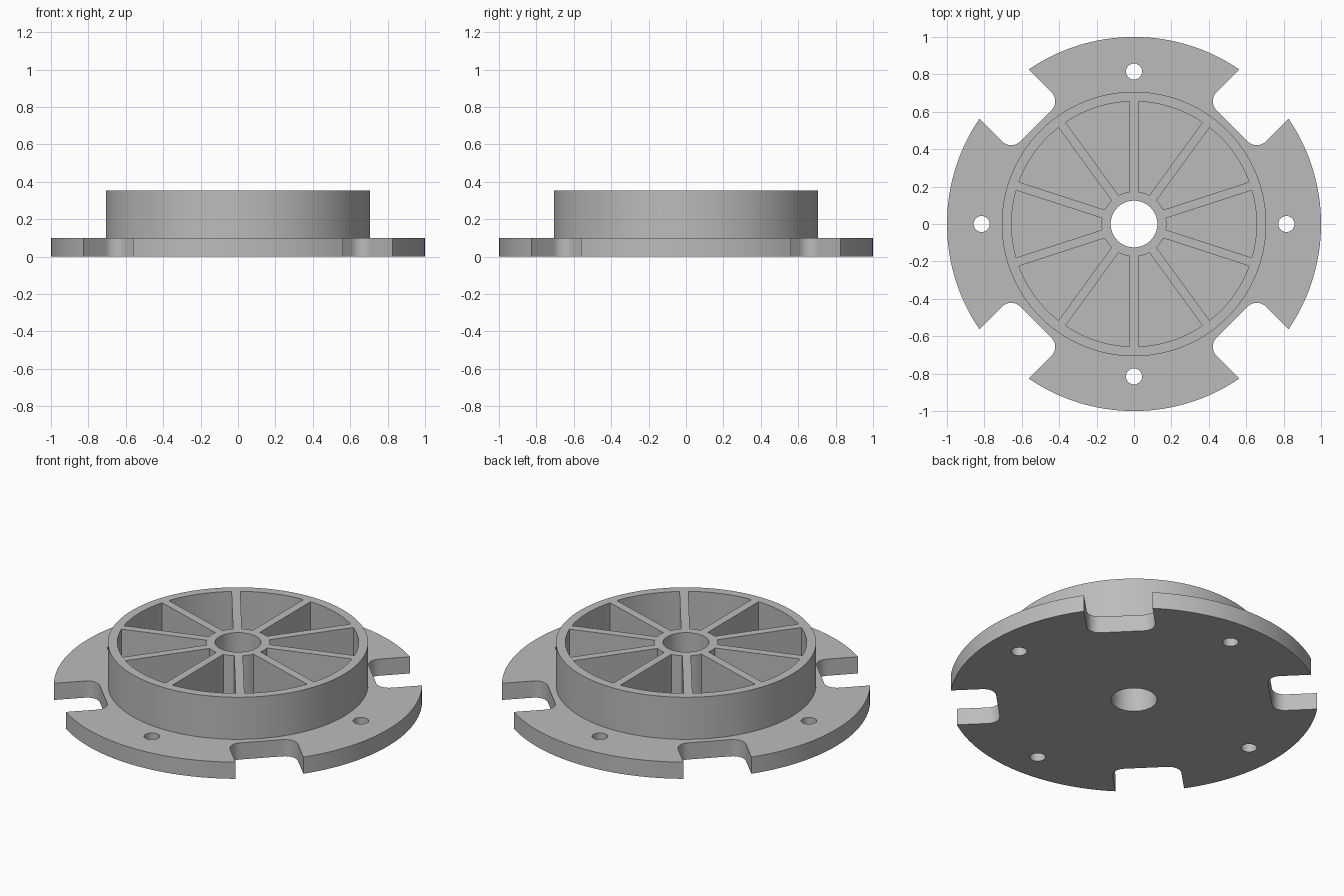
import bpy, bmesh, math
from mathutils import Matrix, Vector

if "Cube" in bpy.data.objects:
    bpy.data.objects.remove(bpy.data.objects["Cube"])

PLATE_TOP, RING_TOP = 0.10, 0.352
BORE_R, RING_R = 0.125, 0.707

grey = bpy.data.materials.new("plain grey")
grey.diffuse_color = (0.5, 0.5, 0.5, 1)
grey.use_nodes = True
grey.node_tree.nodes["Principled BSDF"].inputs["Base Color"].default_value = grey.diffuse_color


def arc(cx, cy, r, a0, a1, n):
    """Points along an arc, angles in degrees, both ends included."""
    return [(cx + r * math.cos(math.radians(a0 + (a1 - a0) * i / n)),
             cy + r * math.sin(math.radians(a0 + (a1 - a0) * i / n))) for i in range(n + 1)]


def circle(cx, cy, r, n):
    return arc(cx, cy, r, 0, 360, n)[:-1]


def turn(points, degrees):
    m = Matrix.Rotation(math.radians(degrees), 2)
    return [tuple(m @ Vector(p)) for p in points]


def extrude_profile(name, loops, z0, z1):
    """Solid from an outer loop and hole loops."""
    curve = bpy.data.curves.new(name + "_profile", 'CURVE')
    curve.dimensions, curve.fill_mode = '2D', 'BOTH'
    curve.extrude = (z1 - z0) / 2
    for pts in loops:
        s = curve.splines.new('POLY')
        s.points.add(len(pts) - 1)
        for p, (x, y) in zip(s.points, pts):
            p.co = (x, y, 0, 1)
        s.use_cyclic_u = True
    tmp = bpy.data.objects.new(name + "_curve", curve)
    bpy.context.collection.objects.link(tmp)
    bpy.context.view_layer.update()
    mesh = bpy.data.meshes.new_from_object(tmp.evaluated_get(bpy.context.evaluated_depsgraph_get()))
    bpy.data.objects.remove(tmp)
    bm = bmesh.new()
    bm.from_mesh(mesh)
    bmesh.ops.remove_doubles(bm, verts=bm.verts, dist=1e-5)
    bmesh.ops.translate(bm, verts=bm.verts, vec=(0, 0, (z0 + z1) / 2))
    bmesh.ops.recalc_face_normals(bm, faces=bm.faces)
    bm.to_mesh(mesh)
    bm.free()
    mesh.materials.clear()
    mesh.materials.append(grey)
    obj = bpy.data.objects.new(name, mesh)
    bpy.context.collection.objects.link(obj)
    return obj


# Flange plate: four rim sectors separated by filleted slots on the diagonals
half_w, slot_r, fillet = 0.187, 0.742, 0.07
edge = math.degrees(math.asin(half_w))
quarter = arc(0, 0, 1, -45 + edge, 45 - edge, 32)
slot = arc(slot_r + fillet, half_w - fillet, fillet, 90, 180, 8)
slot = [(x, -y) for x, y in slot] + slot[::-1]
quarter += turn(slot, 45)
outline = [p for k in range(4) for p in turn(quarter, 90 * k)]
bolt_holes = [turn(circle(0.815, 0, 0.043, 24), 90 * k) for k in range(4)]
flange = extrude_profile("flange_hub", [outline, circle(0, 0, BORE_R, 48)] + bolt_holes, 0, PLATE_TOP)

# Raised ring with ten spokes and a hub, left open between the spokes
pocket_in, pocket_out, half_spoke = 0.174, 0.655, 0.0235
a_in = 18 - math.degrees(math.asin(half_spoke / pocket_in))
a_out = 18 - math.degrees(math.asin(half_spoke / pocket_out))
pocket = arc(0, 0, pocket_out, -a_out, a_out, 12) + arc(0, 0, pocket_in, a_in, -a_in, 4)
pockets = [turn(pocket, 36 * k) for k in range(10)]
ring = extrude_profile("spoked_ring", [circle(0, 0, RING_R, 128), circle(0, 0, BORE_R, 48)] + pockets,
                       PLATE_TOP, RING_TOP)

# Join both into one solid
join = flange.modifiers.new("join", 'BOOLEAN')
join.operation, join.solver, join.object = 'UNION', 'EXACT', ring
bpy.context.view_layer.update()
solid = bpy.data.meshes.new_from_object(flange.evaluated_get(bpy.context.evaluated_depsgraph_get()))
flange.modifiers.clear()
flange.data = solid
bpy.data.objects.remove(ring)

# Smooth curved walls, sharp edges kept
bpy.context.view_layer.objects.active = flange
flange.select_set(True)
bpy.ops.object.shade_smooth_by_angle(angle=math.radians(30))
